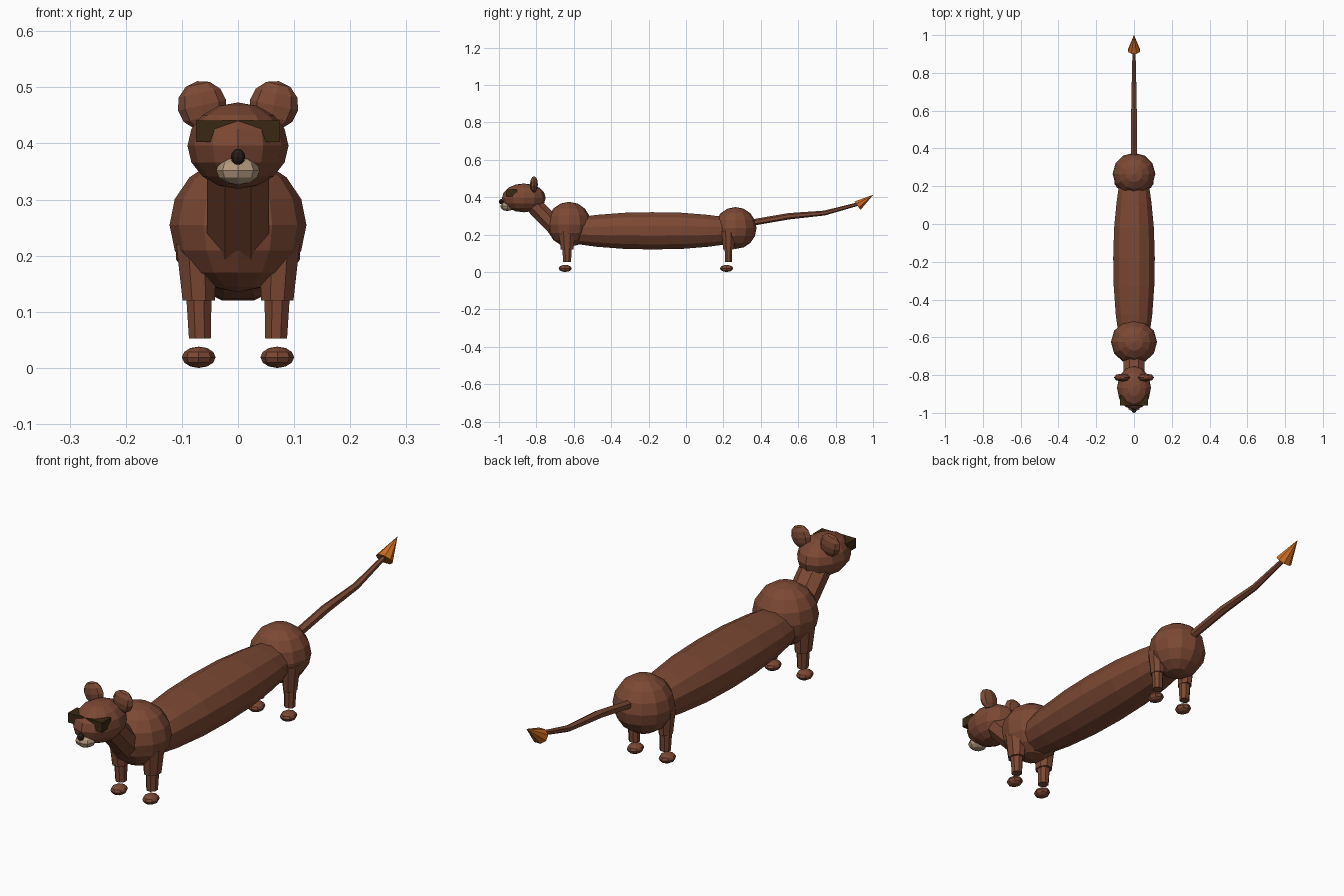
import bpy, bmesh
from math import cos, sin, pi, radians
from mathutils import Vector, Matrix

if "Cube" in bpy.data.objects:
    bpy.data.objects.remove(bpy.data.objects["Cube"], do_unlink=True)


def material(name, rgb):
    m = bpy.data.materials.new(name)
    m.use_nodes = True
    m.diffuse_color = (*rgb, 1)
    m.node_tree.nodes["Principled BSDF"].inputs["Base Color"].default_value = (*rgb, 1)
    return m


BROWN = material("brown fur", (0.2, 0.065, 0.034))
CREAM = material("cream muzzle", (0.46, 0.32, 0.21))
DARK = material("dark glasses", (0.042, 0.022, 0.006))
BLACK = material("nose black", (0.02, 0.012, 0.008))
ORANGE = material("orange tip", (0.62, 0.15, 0.015))


def finish(name, bm, mat):
    bmesh.ops.recalc_face_normals(bm, faces=bm.faces)
    mesh = bpy.data.meshes.new(name)
    bm.to_mesh(mesh)
    bm.free()
    mesh.materials.append(mat)
    ob = bpy.data.objects.new(name, mesh)
    bpy.context.collection.objects.link(ob)
    return ob


def ball(name, centre, radii, mat=BROWN, sides=12, rings=8, rot=Matrix()):
    """Low-poly ellipsoid."""
    bm = bmesh.new()
    m = Matrix.Translation(centre) @ rot @ Matrix.Diagonal((*radii, 1))
    bmesh.ops.create_uvsphere(bm, u_segments=sides, v_segments=rings, radius=1, matrix=m)
    return finish(name, bm, mat)


def tube(name, path, radii, sides=8, mat=BROWN):
    """Capped tube; each radius is a pair (across x, across the path)."""
    bm = bmesh.new()
    pts = [Vector(p) for p in path]
    loops = []
    for i, (p, (rx, rv)) in enumerate(zip(pts, radii)):
        t = (pts[min(i + 1, len(pts) - 1)] - pts[max(i - 1, 0)]).normalized()
        v = t.cross(Vector((1, 0, 0))).normalized()
        loops.append([bm.verts.new(p + Vector((rx * cos(a), 0, 0)) + v * rv * sin(a))
                      for a in (2 * pi * (k + 0.5) / sides for k in range(sides))])
    for a, b in zip(loops, loops[1:]):
        for k in range(sides):
            n = (k + 1) % sides
            bm.faces.new((a[k], a[n], b[n], b[k]))
    bm.faces.new(loops[0])
    bm.faces.new(loops[-1])
    return finish(name, bm, mat)


# Torso
ball("chest", (0, -0.625, 0.255), (0.122, 0.118, 0.12))
ball("hips", (0, 0.265, 0.235), (0.113, 0.112, 0.112))
tube("long_body",
     [(0, y, 0.22) for y in (-0.62, -0.48, -0.33, -0.18, -0.02, 0.12, 0.25)],
     [(0.08, 0.068), (0.1, 0.088), (0.111, 0.1), (0.114, 0.103),
      (0.109, 0.1), (0.095, 0.088), (0.075, 0.07)], sides=12)

# Neck and head
tube("neck", [(0, -0.84, 0.385), (0, -0.66, 0.2)], [(0.06, 0.05), (0.06, 0.05)])
ball("head", (0, -0.867, 0.396), (0.09, 0.117, 0.077))
ball("muzzle", (0, -0.955, 0.352), (0.039, 0.038, 0.026), CREAM, 8, 6)
ball("nose", (0, -0.987, 0.376), (0.013, 0.013, 0.014), BLACK, 8, 6)

# Wraparound sunglasses
bm = bmesh.new()
bmesh.ops.create_cube(bm, size=1, matrix=Matrix.Translation((0, -0.932, 0.422))
                      @ Matrix.Diagonal((0.15, 0.056, 0.038, 1)))
finish("sunglasses", bm, DARK)

# Ears, legs and feet
for side, s in (("left", 1), ("right", -1)):
    ball(side + "_ear", (0.064 * s, -0.813, 0.468), (0.044, 0.021, 0.044), sides=8, rings=6,
         rot=Matrix.Rotation(radians(12 * s), 4, "Y"))
    for end, y, fat in (("front", -0.636, 1.15), ("rear", 0.227, 0.95)):
        name = f"{end}_{side}"
        tube(name + "_thigh", [(0.07 * s, y, 0.12), (0.074 * s, y, 0.22)],
             [(0.027 * fat, 0.032 * fat), (0.034 * fat, 0.042 * fat)])
        tube(name + "_shin", [(0.068 * s, y, 0.052), (0.07 * s, y, 0.14)],
             [(0.021, 0.02 * fat), (0.025, 0.024 * fat)])
        ball(name + "_foot", (0.07 * s, y - 0.01, 0.019), (0.03, 0.035, 0.019),
             sides=8, rings=6)

# Tail and its pointed tip
tube("tail", [(0, 0.33, 0.26), (0, 0.55, 0.298), (0, 0.74, 0.315), (0, 0.93, 0.366)],
     [(0.017, 0.017), (0.018, 0.017), (0.014, 0.013), (0.009, 0.009)], sides=6)
tube("tail_tip", [(0, 0.917, 0.354), (0, 1.0, 0.412)],
     [(0.035, 0.03), (0.0005, 0.0005)], sides=8, mat=ORANGE)
